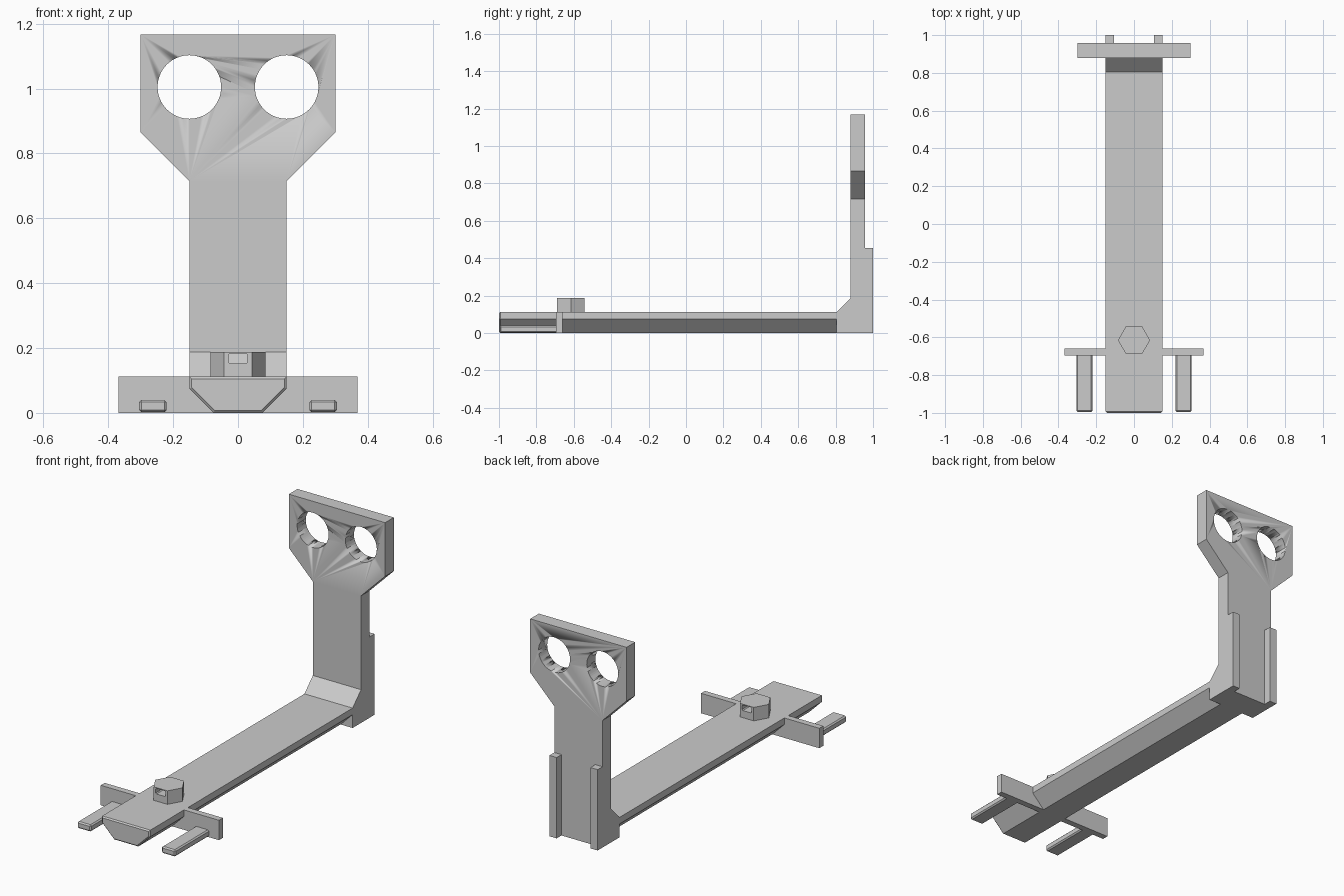
import bpy, bmesh, math
from mathutils import Vector

cube = bpy.data.objects.get("Cube")
if cube:
    bpy.data.objects.remove(cube, do_unlink=True)

grey = bpy.data.materials.new("plain grey")
grey.use_nodes = True
colour = (0.6, 0.6, 0.6, 1)
grey.diffuse_color = colour
grey.node_tree.nodes["Principled BSDF"].inputs["Base Color"].default_value = colour


def prism(name, profile, axis, start, end):
    """Extrude a closed outline along an axis; it lists the other two axes in order."""
    bm = bmesh.new()

    def point(a, b, depth):
        co = [a, b]
        co.insert("xyz".index(axis), depth)
        return Vector(co)

    face = bm.faces.new([bm.verts.new(point(a, b, start)) for a, b in profile])
    ext = bmesh.ops.extrude_face_region(bm, geom=[face])
    verts = [g for g in ext["geom"] if isinstance(g, bmesh.types.BMVert)]
    bmesh.ops.translate(bm, verts=verts, vec=point(0, 0, end - start))
    bmesh.ops.recalc_face_normals(bm, faces=bm.faces)
    mesh = bpy.data.meshes.new(name)
    bm.to_mesh(mesh)
    bm.free()
    mesh.materials.append(grey)
    obj = bpy.data.objects.new(name, mesh)
    bpy.context.collection.objects.link(obj)
    return obj


def box(name, x, y, z):
    return prism(name, [(x[0], y[0]), (x[1], y[0]), (x[1], y[1]), (x[0], y[1])], "z", *z)


def mirrored(half):
    return half + [(-x, z) for x, z in reversed(half)]


def circle(radius, sides, cx, cy):
    steps = [math.tau * i / sides for i in range(sides)]
    return [(cx + radius * math.cos(t), cy + radius * math.sin(t)) for t in steps]


def cut(obj, cutter):
    cutter.hide_render = True
    cutter.hide_viewport = True
    cutter.display_type = "WIRE"
    mod = obj.modifiers.new("cut " + cutter.name, "BOOLEAN")
    mod.operation = "DIFFERENCE"
    mod.solver = "EXACT"
    mod.object = cutter


def bevel_edges(obj, width, chosen):
    """Chamfer the edges whose two end points satisfy a rule."""
    bm = bmesh.new()
    bm.from_mesh(obj.data)
    edges = [e for e in bm.edges if chosen(e.verts[0].co, e.verts[1].co)]
    bmesh.ops.bevel(bm, geom=edges, offset=width, segments=1, affect="EDGES")
    bm.to_mesh(obj.data)
    bm.free()


# Long arm with a chamfered underside and a softened front end
arm = prism("arm", mirrored([(0.075, 0), (0.15, 0.075), (0.15, 0.112)]), "y", -1, 0.81)
bevel_edges(arm, 0.007, lambda a, b: max(a.y, b.y) < -0.99)

# Foot block with the sloped corner that meets the upright
prism("corner_block", [(0.805, 0), (0.9, 0), (0.9, 0.187), (0.88, 0.187), (0.805, 0.112)],
      "x", -0.15, 0.15)

# Upright plate widening to a head with two round holes
head = [(0.15, 0), (0.15, 0.715), (0.3, 0.865), (0.3, 1.167)]
upright = prism("upright_plate", mirrored(head), "y", 0.88, 0.957)
for side, s in (("left", 1), ("right", -1)):
    cut(upright, prism(side + "_hole_cutter", circle(0.098, 64, s * 0.15, 1.005), "y", 0.8, 1.05))

# Crossbar near the front
box("crossbar", (-0.368, 0.368), (-0.695, -0.66), (0, 0.112))

for side, s in (("left", 1), ("right", -1)):
    # Rails on the back of the upright
    box(side + "_rail", sorted((s * 0.105, s * 0.15)), (0.95, 1), (0, 0.455))
    # Chamfered prongs pointing forward
    prong = box(side + "_prong", sorted((s * 0.22, s * 0.305)), (-0.995, -0.68), (0.002, 0.04))
    bevel_edges(prong, 0.007, lambda a, b: min(a.y, b.y) < -0.99)

# Hexagonal knob with a slot right through it
knob = prism("hex_knob", circle(0.085, 6, 0, -0.615), "z", 0.1, 0.188)
slot = box("slot_cutter", (-0.03, 0.03), (-0.8, -0.4), (0.152, 0.183))
bevel_edges(slot, 0.005, lambda a, b: abs(a.y - b.y) > 0.1)
cut(knob, slot)

# Smooth the hole walls and keep every hard edge
bpy.context.view_layer.update()
bpy.ops.object.select_all(action="DESELECT")
for name in ("left_hole_cutter", "right_hole_cutter"):
    mesh = bpy.data.objects[name].data
    for poly in mesh.polygons:
        poly.use_smooth = len(poly.vertices) == 4
upright.select_set(True)
bpy.context.view_layer.objects.active = upright
bpy.ops.object.shade_smooth_by_angle(angle=math.radians(30))
